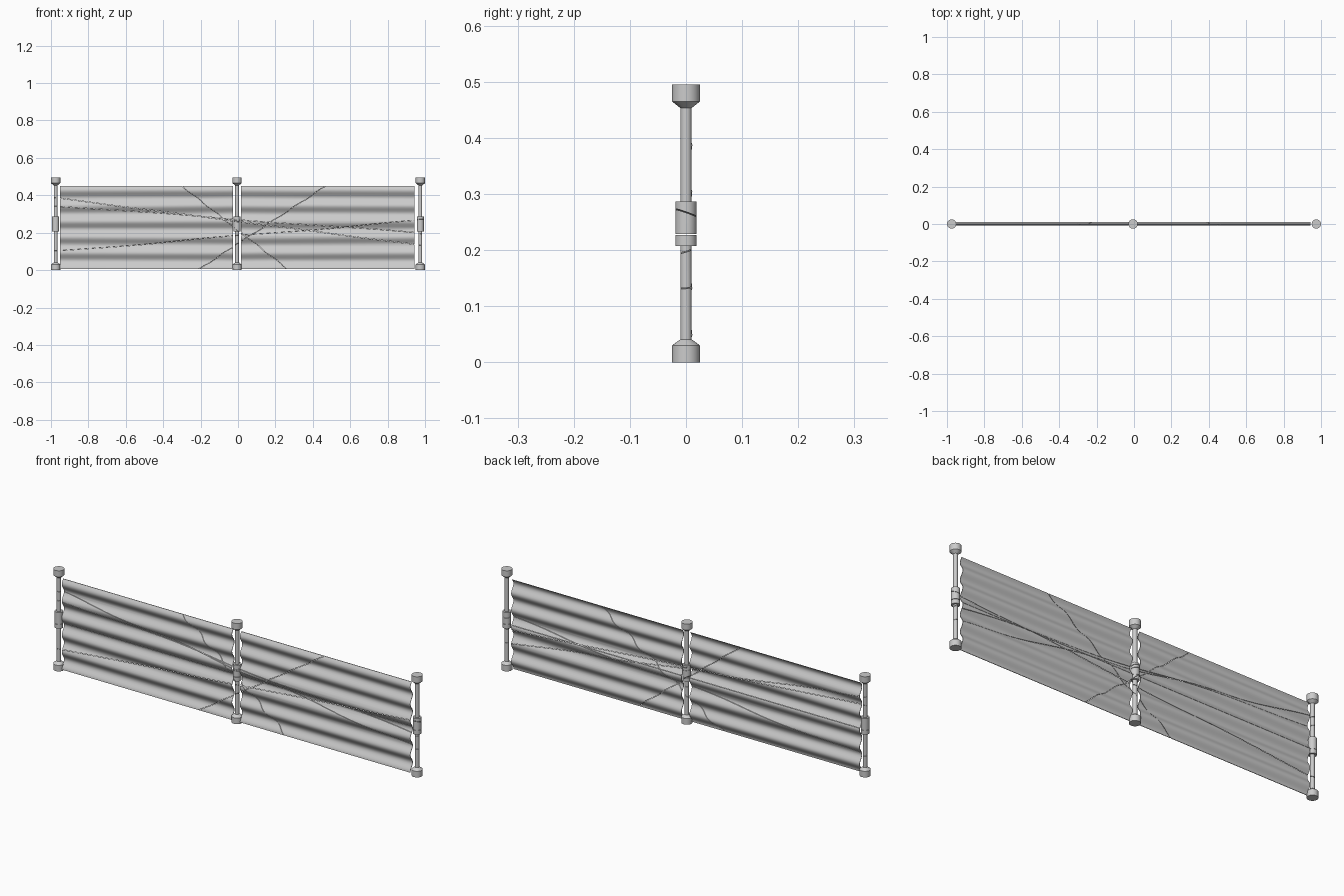
import bpy, bmesh, math
from mathutils import Vector

if "Cube" in bpy.data.objects:
    bpy.data.objects.remove(bpy.data.objects["Cube"])

# Fracture planes z = z0 + m*x + k*y, running through the whole barrier
CRACKS = [
    (0.260, -0.130, 0.10),
    (0.271, -0.075, 0.30),
    (0.183, 0.085, -0.35),
    (0.228, 0.0, 0.0),
    (0.214, -0.786, 0.35),
    (0.141, 0.657, -0.35),
]
GAP = 0.0008


def fracture(bm):
    """Split the mesh along every crack plane, leaving a hairline gap."""
    for z0, m, k in CRACKS:
        n = Vector((-m, -k, 1)).normalized()
        o = Vector((0, 0, z0))
        for s in (-GAP, GAP):
            geom = bm.verts[:] + bm.edges[:] + bm.faces[:]
            bmesh.ops.bisect_plane(bm, geom=geom, dist=1e-6,
                                   plane_co=o + n * s, plane_no=n)
        strip = [f for f in bm.faces
                 if all(abs((v.co - o).dot(n)) < GAP + 1e-5 for v in f.verts)]
        if strip:
            bmesh.ops.delete(bm, geom=strip, context='FACES')
            rim = [e for e in bm.edges if e.is_boundary]
            bmesh.ops.holes_fill(bm, edges=rim, sides=0)


def finish(name, bm):
    bmesh.ops.recalc_face_normals(bm, faces=bm.faces[:])
    fracture(bm)
    me = bpy.data.meshes.new(name)
    bm.to_mesh(me)
    bm.free()
    ob = bpy.data.objects.new(name, me)
    bpy.context.collection.objects.link(ob)
    bpy.ops.object.select_all(action='DESELECT')
    ob.select_set(True)
    bpy.context.view_layer.objects.active = ob
    bpy.ops.object.shade_smooth_by_angle(angle=math.radians(35))


def post(name, x, sides=24):
    """Turned post: flared foot, shaft, middle collar, flared cap."""
    profile = [(0.025, 0), (0.025, 0.030), (0.010, 0.041),
               (0.010, 0.207), (0.019, 0.207), (0.019, 0.287),
               (0.010, 0.287), (0.010, 0.453), (0.025, 0.465), (0.025, 0.495)]
    bm = bmesh.new()
    rings = []
    for r, z in profile:
        rings.append([bm.verts.new((x + r * math.cos(2 * math.pi * i / sides),
                                    r * math.sin(2 * math.pi * i / sides), z))
                      for i in range(sides)])
    for a, b in zip(rings, rings[1:]):
        for i in range(sides):
            j = (i + 1) % sides
            bm.faces.new((a[i], a[j], b[j], b[i]))
    bm.faces.new(rings[0][::-1])
    bm.faces.new(rings[-1])
    finish(name, bm)


def panel(name, x0, x1, steps=64):
    """Thin corrugated sheet with horizontal waves."""
    z0, z1, amp, half = 0.007, 0.450, 0.009, 0.0014
    bm = bmesh.new()
    rows = []
    for i in range(steps + 1):
        z = z0 + (z1 - z0) * i / steps
        y = 0.001 + amp * math.cos(2 * math.pi * (z - 0.385) / 0.0835)
        rows.append([bm.verts.new(p) for p in (
            (x0, y - half, z), (x1, y - half, z),
            (x1, y + half, z), (x0, y + half, z))])
    for a, b in zip(rows, rows[1:]):
        for i in range(4):
            j = (i + 1) % 4
            bm.faces.new((a[i], a[j], b[j], b[i]))
    bm.faces.new(rows[0][::-1])
    bm.faces.new(rows[-1])
    finish(name, bm)


# Three posts
post("left_post", -0.975)
post("middle_post", -0.005)
post("right_post", 0.975)

# Two corrugated panels between them
panel("left_panel", -0.953, -0.027)
panel("right_panel", 0.017, 0.944)
